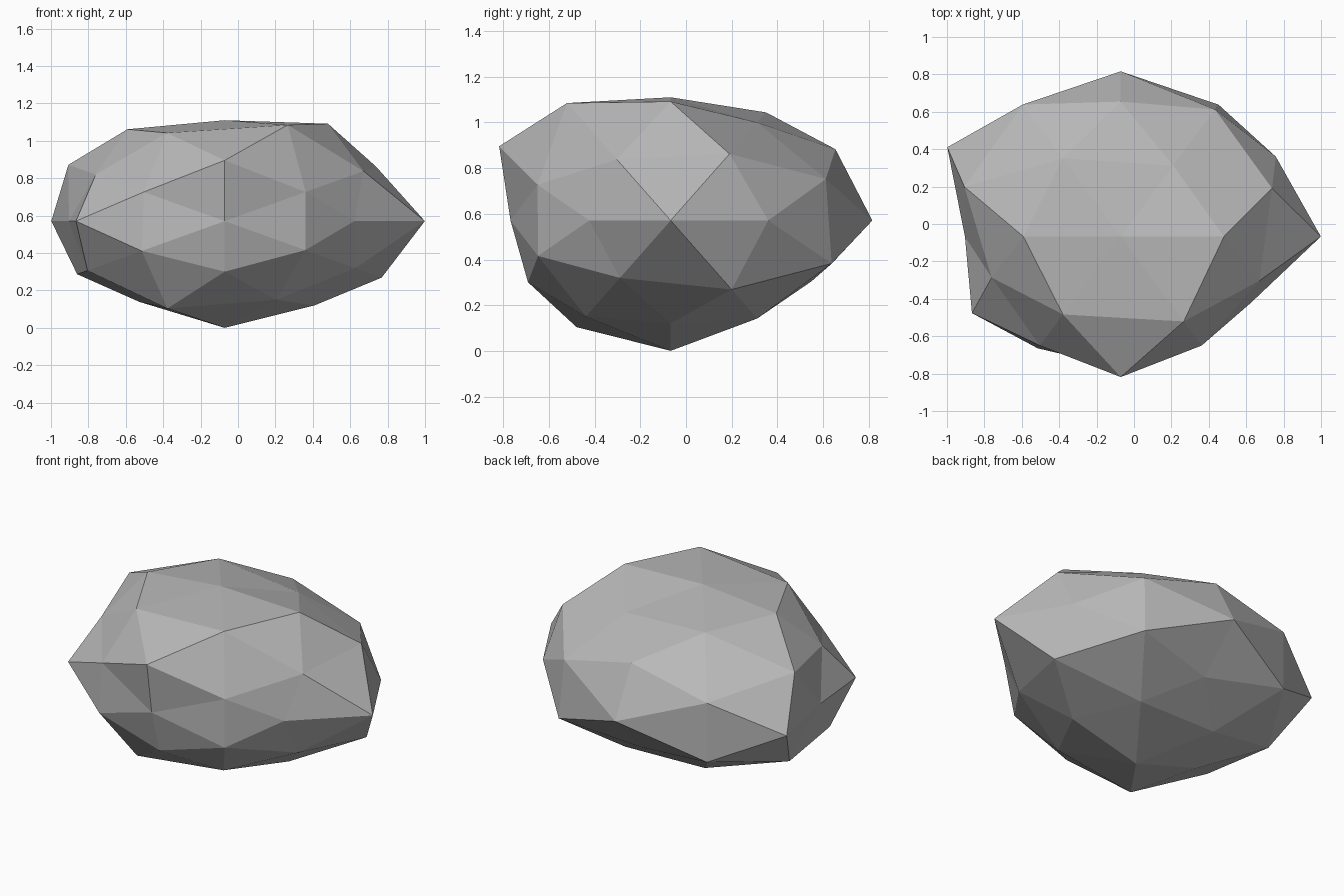
import bpy
import bmesh
from mathutils import Vector

cube = bpy.data.objects.get("Cube")
if cube:
    bpy.data.objects.remove(cube, do_unlink=True)

# Grey stone colour
stone = bpy.data.materials.new("stone_grey")
stone.use_nodes = True
grey = (0.48, 0.48, 0.48, 1)
stone.diffuse_color = grey
stone.node_tree.nodes["Principled BSDF"].inputs["Base Color"].default_value = grey

SIZE = Vector((1, 0.833, 0.583))       # flattened proportions
CENTRE = Vector((-0.071, -0.067, 0.571))
PHI = (1 + 5 ** 0.5) / 2

# Directions of a once-divided icosahedron, by family, with the bump radius for
# each sign choice (+ before -, x slowest, z fastest)
FAMILIES = [
    ((1, 0, 0), (1.07, .833)),
    ((0, 1, 0), (1.06, .842)),
    ((0, 0, 1), (.925, .979)),
    ((1, 0, PHI), (1.05, .91, .99, .87)),
    ((0, PHI, 1), (1.018, .87, 1.06, .882)),
    ((PHI, 1, 0), (.975, .815, 1.09, .935)),
    ((1, PHI, PHI + 1), (.91, .91, 1.09, .892, 1.003, .89, 1, .99)),
    ((PHI + 1, 1, PHI), (1, 1.037, .917, .863, 1.033, .975, .853, .907)),
    ((PHI, PHI + 1, 1), (1.008, 1.046, .865, .862, 1.047, 1.047, .865, .887)),
]


def signed(direction):
    """All sign combinations of a direction, skipping zero components."""
    combos = [()]
    for c in direction:
        combos = [p + (v,) for p in combos for v in ((c, -c) if c else (0,))]
    return combos


# Even sphere first, so that the faces are regular
bm = bmesh.new()
radius = {}
for direction, radii in FAMILIES:
    for point, r in zip(signed(direction), radii):
        radius[bm.verts.new(Vector(point).normalized())] = r
bmesh.ops.convex_hull(bm, input=bm.verts[:])

# Push each corner in or out and flatten
for vert, r in radius.items():
    vert.co = CENTRE + vert.co * SIZE * r
bmesh.ops.recalc_face_normals(bm, faces=bm.faces[:])

mesh = bpy.data.meshes.new("rock")
bm.to_mesh(mesh)
bm.free()
mesh.materials.append(stone)
rock = bpy.data.objects.new("rock", mesh)
bpy.context.collection.objects.link(rock)
